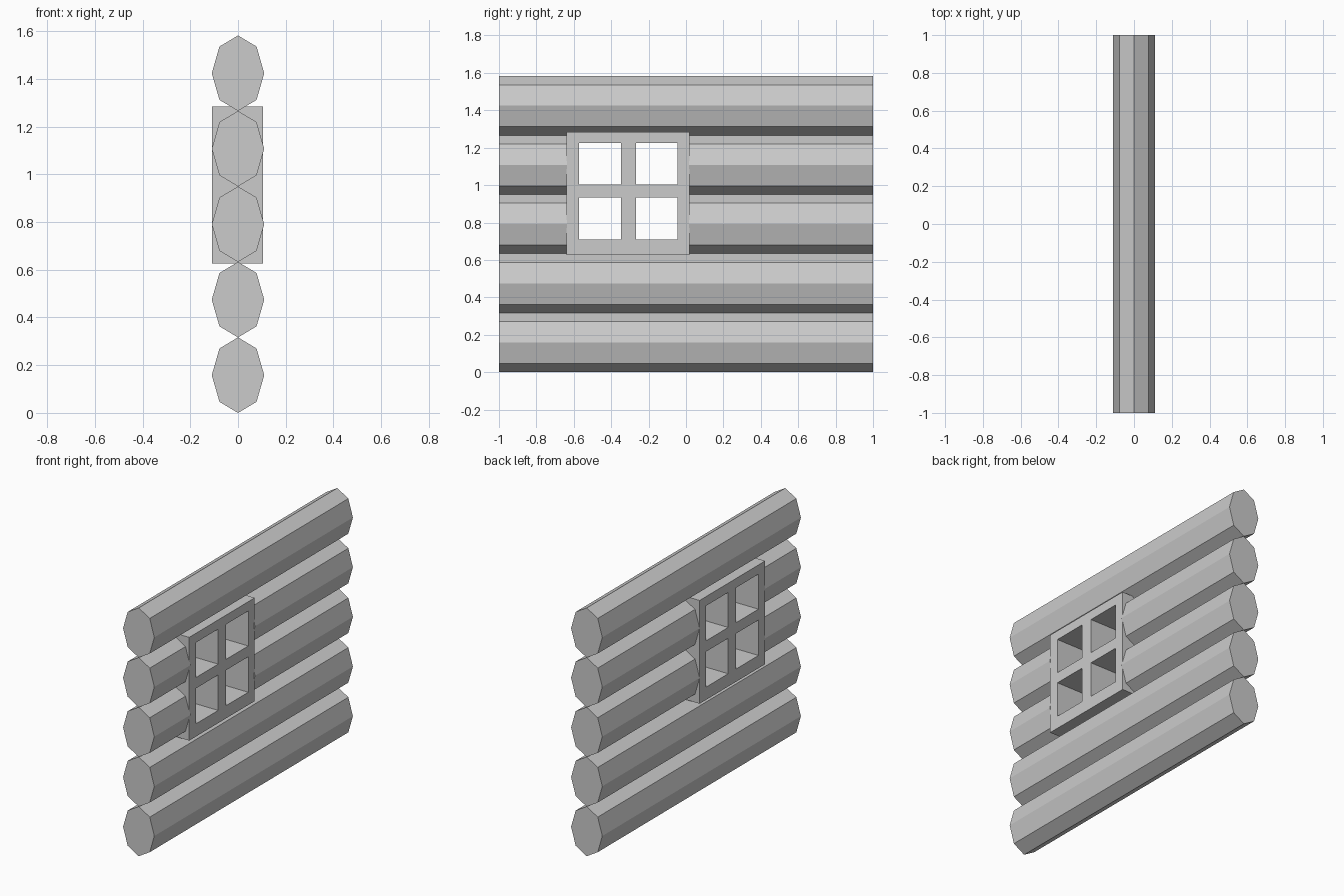
import bpy, bmesh
from math import cos, sin, pi

if "Cube" in bpy.data.objects:
    bpy.data.objects.remove(bpy.data.objects["Cube"])

RX, PITCH = 0.11, 0.3165      # log half width and full height
RZ = PITCH / 2


def finish(name, bm):
    bmesh.ops.recalc_face_normals(bm, faces=bm.faces)
    me = bpy.data.meshes.new(name)
    bm.to_mesh(me)
    bm.free()
    ob = bpy.data.objects.new(name, me)
    bpy.context.collection.objects.link(ob)
    return ob


def extrude(bm, faces, vec):
    geo = bmesh.ops.extrude_face_region(bm, geom=faces, use_keep_orig=True)
    verts = [g for g in geo["geom"] if isinstance(g, bmesh.types.BMVert)]
    bmesh.ops.translate(bm, verts=verts, vec=vec)


def log(name, z, y0, y1):
    bm = bmesh.new()
    ring = [bm.verts.new((RX * sin(i * pi / 4), y0, z + RZ * cos(i * pi / 4)))
            for i in range(8)]
    extrude(bm, [bm.faces.new(ring)], (0, y1 - y0, 0))
    return finish(name, bm)


# Stacked eight-sided logs; the two beside the window are split around it
for i in range(5):
    z = RZ + i * PITCH
    if i in (2, 3):
        log(f"log_{i + 1}_left", z, -1, -0.635)
        log(f"log_{i + 1}_right", z, 0.015, 1)
    else:
        log(f"log_{i + 1}", z, -1, 1)

# Window frame with four open panes
ys = [-0.64, -0.573, -0.348, -0.268, -0.045, 0.02]
zs = [0.627, 0.708, 0.934, 1.003, 1.226, 1.285]
bm = bmesh.new()
grid = [[bm.verts.new((-0.11, y, z)) for z in zs] for y in ys]
cells = [bm.faces.new((grid[a][b], grid[a + 1][b], grid[a + 1][b + 1], grid[a][b + 1]))
         for a in range(5) for b in range(5) if not (a % 2 and b % 2)]
extrude(bm, cells, (0.214, 0, 0))
finish("window_frame", bm)
